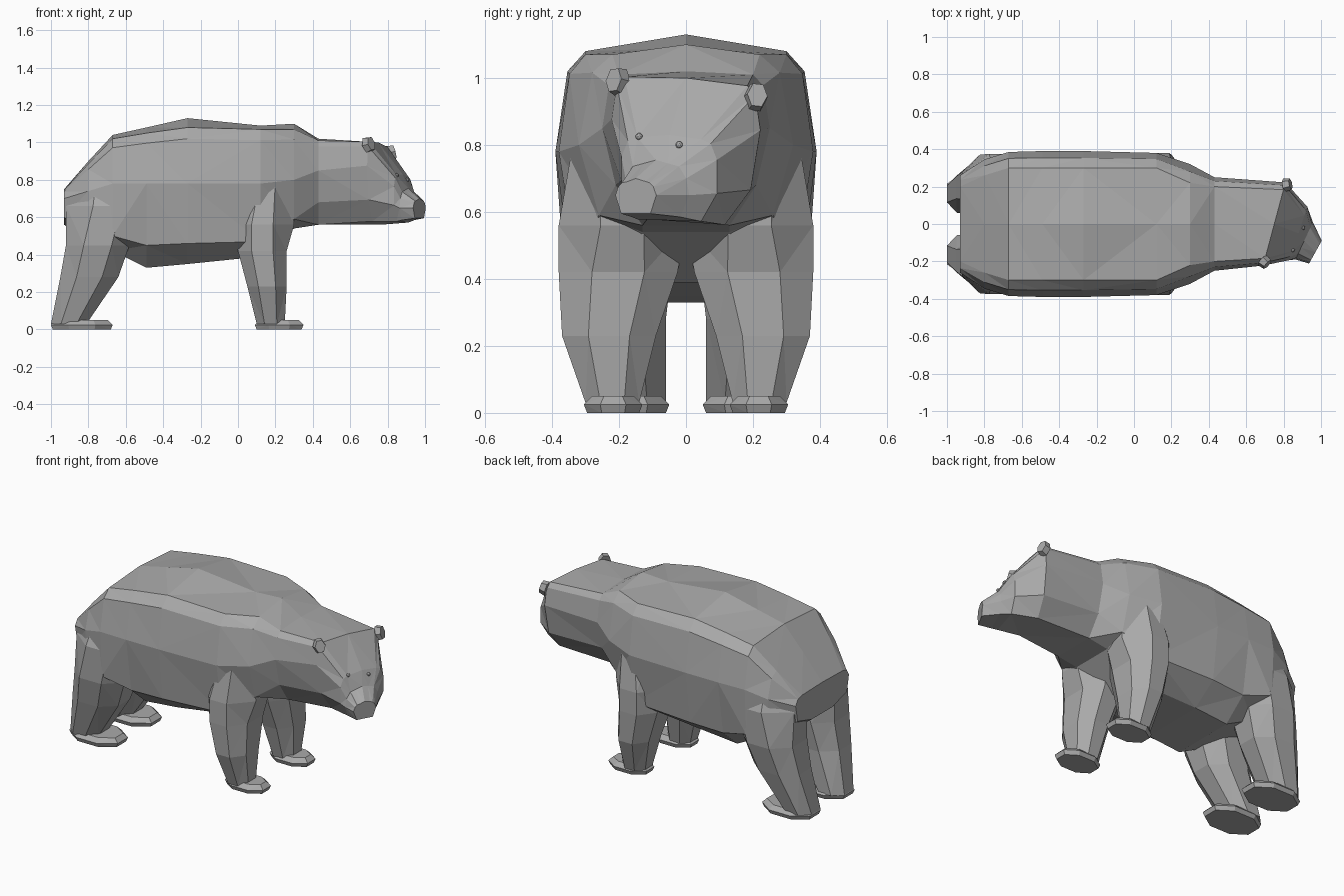
import bpy, bmesh, math
from mathutils import Vector
from mathutils.bvhtree import BVHTree

cube = bpy.data.objects.get("Cube")
if cube:
    bpy.data.objects.remove(cube, do_unlink=True)

GREY = (0.4, 0.4, 0.4, 1)
fur = bpy.data.materials.new("grey fur")
fur.use_nodes = True
fur.diffuse_color = GREY
fur.node_tree.nodes["Principled BSDF"].inputs["Base Color"].default_value = GREY


def finish(name, bm):
    """Turn a bmesh into a flat shaded object with the fur colour."""
    bmesh.ops.triangulate(bm, faces=bm.faces[:])
    bmesh.ops.recalc_face_normals(bm, faces=bm.faces[:])
    mesh = bpy.data.meshes.new(name)
    bm.to_mesh(mesh)
    bm.free()
    mesh.materials.append(fur)
    obj = bpy.data.objects.new(name, mesh)
    bpy.context.collection.objects.link(obj)
    return obj


def loft(name, rings):
    """Skin a list of equal rings and close both ends."""
    bm = bmesh.new()
    rows = [[bm.verts.new(p) for p in ring] for ring in rings]
    n = len(rows[0])
    for a, b in zip(rows, rows[1:]):
        for i in range(n):
            j = (i + 1) % n
            bm.faces.new((a[i], a[j], b[j], b[i]))
    bm.faces.new(rows[0])
    bm.faces.new(rows[-1])
    return finish(name, bm)


def trunk_ring(x, top, roof_w, roof_z, wide, wide_z, low_w, low_z, base_w, base_z,
               y=0, yaw=0, roll=0):
    """Symmetric cross-section, optionally turned and tilted."""
    shoulder = (roof_w + 0.6 * (wide - roof_w), roof_z - 0.2 * (roof_z - wide_z))
    half = [(roof_w, roof_z), shoulder, (wide, wide_z), (low_w, low_z), (base_w, base_z)]
    outline = [(0, top)] + half + [(-w, z) for w, z in reversed(half)]
    turn = math.radians(yaw)
    return [Vector((x - w * math.sin(turn), y + w * math.cos(turn), z - roll * w))
            for w, z in outline]


def limb_ring(z, x0, x1, y0, y1, cut=0.28):
    """Horizontal rectangle with chamfered corners."""
    cx, cy, hx, hy = (x0 + x1) / 2, (y0 + y1) / 2, (x1 - x0) / 2, (y1 - y0) / 2
    k = 1 - 2 * cut
    corners = [(1, k), (k, 1), (-k, 1), (-1, k), (-1, -k), (-k, -1), (k, -1), (1, -k)]
    return [Vector((cx + hx * u, cy + hy * v, z)) for u, v in corners]


# Body from rump to neck
neck = (0.43, 1.02, 0.2, 1.01, 0.25, 0.85, 0.21, 0.68, 0.13, 0.56)
body = [
    (-0.93, 0.75, 0.2, 0.745, 0.26, 0.7, 0.24, 0.6, 0.1, 0.56),
    (-0.8, 0.9, 0.26, 0.885, 0.345, 0.74, 0.33, 0.52, 0.15, 0.47),
    (-0.67, 1.04, 0.3, 1.02, 0.385, 0.78, 0.37, 0.5, 0.2, 0.42),
    (-0.49, 1.08, 0.3, 1.05, 0.39, 0.78, 0.34, 0.45, 0.2, 0.33),
    (-0.27, 1.13, 0.3, 1.08, 0.39, 0.78, 0.35, 0.46, 0.2, 0.35),
    (0.12, 1.09, 0.3, 1.07, 0.38, 0.78, 0.33, 0.47, 0.16, 0.39),
    (0.3, 1.1, 0.22, 1.07, 0.32, 0.8, 0.26, 0.59, 0.13, 0.54),
    neck,
]
loft("body", [trunk_ring(*s) for s in body])

# Head, turned a little to its right
head_sections = [
    neck,
    (0.75, 1, 0.19, 0.99, 0.23, 0.86, 0.2, 0.68, 0.12, 0.57, 0, -15, 0.07),
    (0.88, 0.83, 0.1, 0.82, 0.15, 0.76, 0.15, 0.66, 0.1, 0.575, -0.05, -18, 0.03),
    (0.91, 0.755, 0.04, 0.745, 0.1, 0.7, 0.11, 0.65, 0.08, 0.585, -0.09, -25, 0),
    (0.97, 0.7, 0.03, 0.69, 0.06, 0.675, 0.07, 0.65, 0.05, 0.595, -0.15, -29, 0),
]
head = loft("head", [trunk_ring(*s) for s in head_sections])

# Legs and feet
front_leg = [
    (0.03, 0.1, 0.25, 0.14, 0.3), (0.23, 0.05, 0.26, 0.09, 0.37),
    (0.42, 0, 0.26, 0.025, 0.38), (0.56, -0.04, 0.3, 0, 0.38, 0.33),
    (0.85, 0.04, 0.29, 0.12, 0.33, 0.35),
]
back_leg = [
    (0.03, -1, -0.81, 0.06, 0.26), (0.28, -0.95, -0.64, 0.06, 0.33),
    (0.45, -0.92, -0.58, 0.04, 0.37), (0.66, -0.92, -0.48, 0.02, 0.375, 0.33),
    (0.74, -0.92, -0.48, 0.03, 0.34, 0.35), (0.87, -0.76, -0.48, 0.1, 0.3),
]


def foot(x0, x1, y0, y1):
    return [limb_ring(z, x0 + d, x1 - d, y0 + d, y1 - d)
            for z, d in ((0, 0.01), (0.025, 0), (0.05, 0.025))]


limbs = {
    "front_leg": [limb_ring(*s) for s in front_leg],
    "back_leg": [limb_ring(*s) for s in back_leg],
    "front_foot": foot(0.09, 0.35, 0.13, 0.305),
    "back_foot": foot(-1, -0.67, 0.05, 0.28),
}
for side, sign in (("left", 1), ("right", -1)):
    for part, rings in limbs.items():
        loft(side + "_" + part, [[Vector((p.x, sign * p.y, p.z)) for p in r] for r in rings])


# Ears: chunky hexagonal pads leaning outwards
for side, place, lean in (("left", (0.82, 0.21, 0.945), -25), ("right", (0.7, -0.205, 0.99), 25)):
    bm = bmesh.new()
    bmesh.ops.create_cone(bm, cap_ends=True, segments=6, radius1=0.04, radius2=0.034, depth=0.036)
    ear = finish(side + "_ear", bm)
    ear.location = place
    ear.scale = (1.15, 0.9, 1)
    ear.rotation_euler = (math.radians(lean), math.radians(75), math.radians(-15))

# Eyes sit on the face surface
surface = BVHTree.FromPolygons([v.co for v in head.data.vertices],
                               [p.vertices[:] for p in head.data.polygons])
for side, y, z in (("left", -0.02, 0.8), ("right", -0.14, 0.825)):
    hit = surface.ray_cast(Vector((2, y, z)), Vector((-1, 0, 0)))[0]
    bm = bmesh.new()
    bmesh.ops.create_icosphere(bm, subdivisions=2, radius=0.011)
    eye = finish(side + "_eye", bm)
    eye.location = hit if hit else (0.88, y, z)
